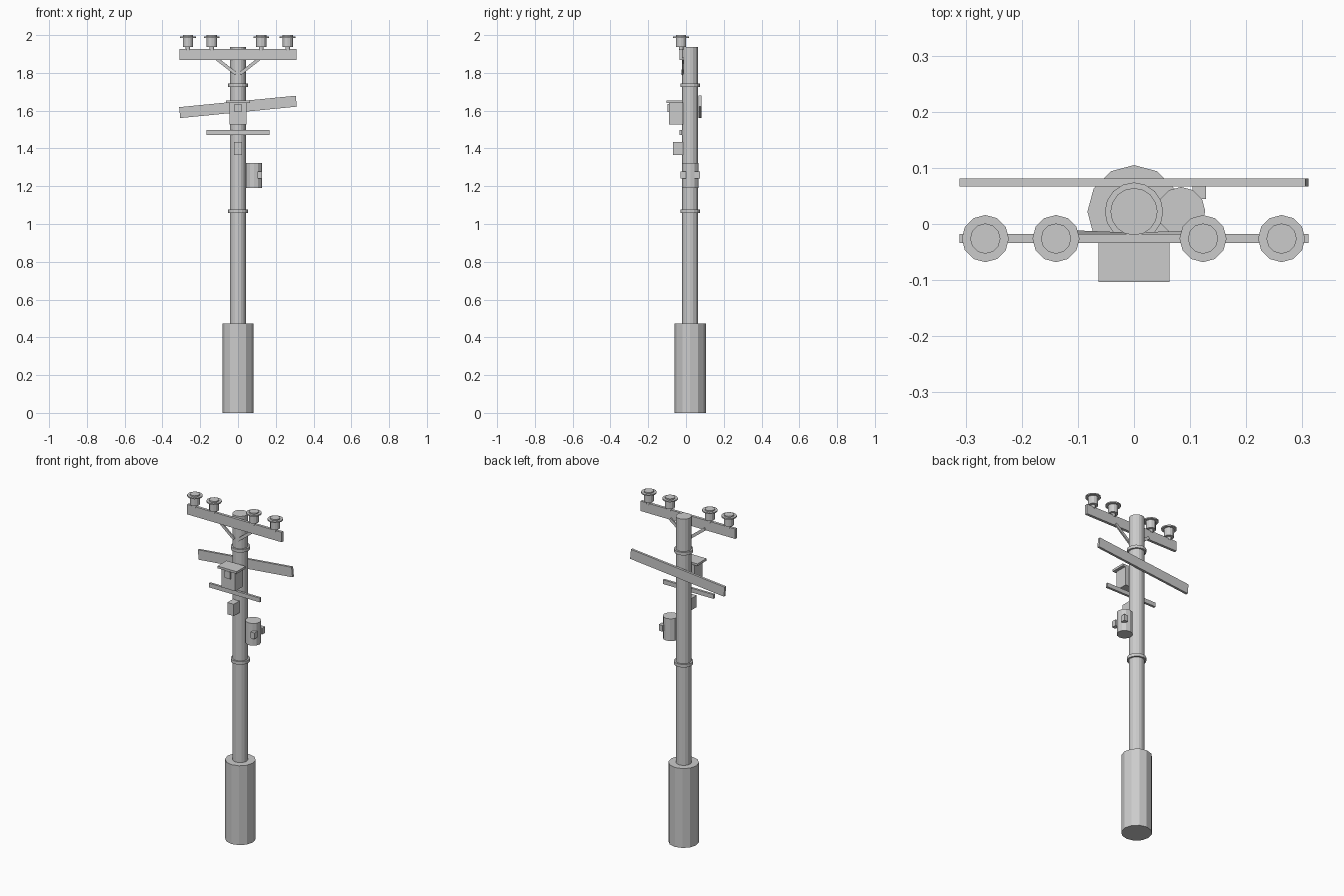
import bpy, math
from mathutils import Vector

if "Cube" in bpy.data.objects:
    bpy.data.objects.remove(bpy.data.objects["Cube"])

PY = 0.022  # y of the pole axis


def finish(obj, name):
    obj.name = name
    obj.data.name = name
    return obj


def cyl(name, x, y, z0, z1, r, sides=12, r_top=None):
    bpy.ops.mesh.primitive_cone_add(vertices=sides, radius1=r, radius2=r if r_top is None else r_top,
                                    depth=z1 - z0, location=(x, y, (z0 + z1) / 2))
    return finish(bpy.context.object, name)


def box(name, x0, x1, y0, y1, z0, z1, tilt=0.0):
    bpy.ops.mesh.primitive_cube_add(size=1, location=((x0 + x1) / 2, (y0 + y1) / 2, (z0 + z1) / 2),
                                    rotation=(0, tilt, 0))
    obj = bpy.context.object
    obj.scale = (x1 - x0, y1 - y0, z1 - z0)
    return finish(obj, name)


def strut(name, a, b, w, t):
    a, b = Vector(a), Vector(b)
    bpy.ops.mesh.primitive_cube_add(size=1, location=(a + b) / 2)
    obj = bpy.context.object
    obj.rotation_euler = (b - a).to_track_quat('X', 'Z').to_euler()
    obj.scale = ((b - a).length, t, w)
    return finish(obj, name)


# Base, pole and clamp rings
cyl("base", 0, PY, 0, 0.472, 0.083)
cyl("pole", 0, PY, 0.40, 1.937, 0.042, 16)
for i, z in enumerate((1.068, 1.735)):
    cyl(f"clamp_ring_{i + 1}", 0, PY, z - 0.009, z + 0.009, 0.052, 16)

# Top crossarm with its two braces
box("top_crossarm", -0.311, 0.311, -0.034, -0.018, 1.868, 1.927)
for side, s in (("left", -1), ("right", 1)):
    strut(f"{side}_brace", (s * 0.115, -0.015, 1.876), (s * 0.012, -0.019, 1.796), 0.017, 0.008)

# Insulators: stem, body and wide brim
for i, x in enumerate((-0.265, -0.139, 0.123, 0.263)):
    cyl(f"insulator_stem_{i + 1}", x, -0.026, 1.92, 1.942, 0.012)
    cyl(f"insulator_body_{i + 1}", x, -0.026, 1.938, 2.0, 0.027)
    cyl(f"insulator_brim_{i + 1}", x, -0.026, 1.986, 1.993, 0.042)

# Tilted rear crossarm and short front bar
box("tilted_crossarm", -0.31, 0.31, 0.067, 0.081, 1.591, 1.649, -math.radians(5.6))
box("short_bar", -0.167, 0.167, -0.034, -0.02, 1.472, 1.497)

# Control box with roof and front panel, small box below
box("control_box", -0.045, 0.045, -0.091, -0.015, 1.527, 1.642)
box("control_box_roof", -0.063, 0.063, -0.103, -0.018, 1.640, 1.653)
box("control_box_panel", -0.018, 0.018, -0.099, -0.088, 1.594, 1.636)
box("small_box", -0.021, 0.021, -0.07, -0.015, 1.365, 1.435)

# Transformer drum with two terminals
cyl("transformer", 0.084, 0.023, 1.19, 1.322, 0.043)
for side, s in (("front", -1), ("rear", 1)):
    y = PY + s * 0.037
    box(f"{side}_terminal", 0.104, 0.128, y - 0.014, y + 0.014, 1.24, 1.277)
